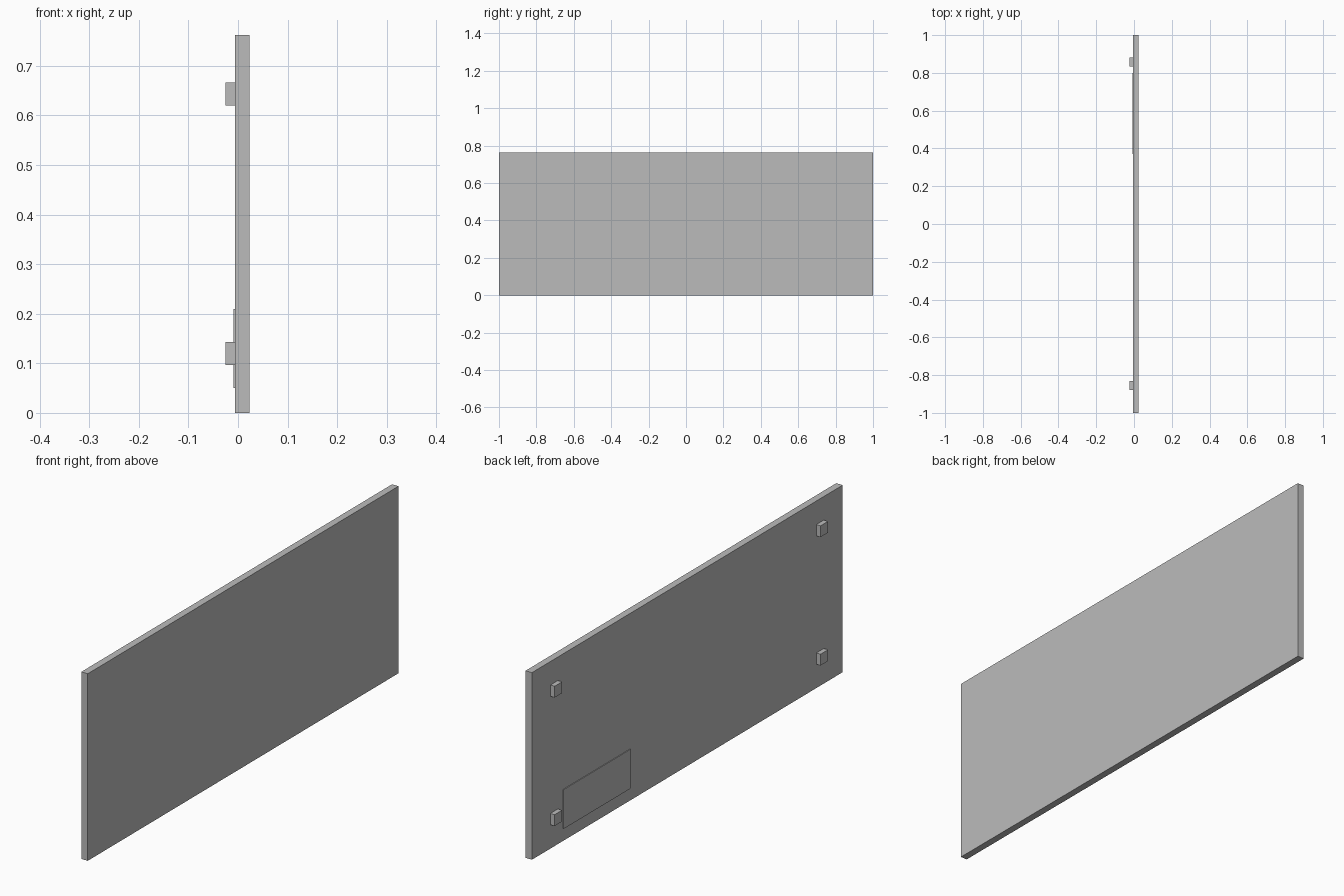
import bpy
import bmesh

old = bpy.data.objects.get("Cube")
if old:
    bpy.data.objects.remove(old, do_unlink=True)

# Single flat colour
grey = bpy.data.materials.new("mid_grey")
grey.use_nodes = True
colour = (0.5, 0.5, 0.5, 1)
grey.diffuse_color = colour
grey.node_tree.nodes["Principled BSDF"].inputs["Base Color"].default_value = colour


def finish(name, bm):
    mesh = bpy.data.meshes.new(name)
    bm.to_mesh(mesh)
    bm.free()
    mesh.materials.append(grey)
    obj = bpy.data.objects.new(name, mesh)
    bpy.context.collection.objects.link(obj)
    return obj


def box(name, xs, ys, zs):
    bm = bmesh.new()
    bmesh.ops.create_cube(bm, size=1)
    for v in bm.verts:
        for axis, (low, high) in enumerate((xs, ys, zs)):
            v.co[axis] = low if v.co[axis] < 0 else high
    return finish(name, bm)


def ring(name, xs, ys, zs, width):
    # Rectangular frame: inset face, centre removed, then extruded
    bm = bmesh.new()
    corners = [(ys[0], zs[0]), (ys[1], zs[0]), (ys[1], zs[1]), (ys[0], zs[1])]
    face = bm.faces.new([bm.verts.new((xs[1], y, z)) for y, z in corners])
    bmesh.ops.inset_region(bm, faces=[face], thickness=width)
    bmesh.ops.delete(bm, geom=[face], context="FACES")
    made = bmesh.ops.extrude_face_region(bm, geom=bm.faces[:])
    for item in made["geom"]:
        if isinstance(item, bmesh.types.BMVert):
            item.co.x = xs[0]
    bmesh.ops.recalc_face_normals(bm, faces=bm.faces[:])
    return finish(name, bm)


# Main slab
back = -0.006
box("panel", (back, 0.023), (-1, 1), (0, 0.762))

# Raised rim on the rear face
ring("rear_rim", (-0.012, back), (-0.963, 0.963), (0.038, 0.733), 0.022)

# Low cover plate in the lower corner of the rear face
box("cover_plate", (-0.009, back), (0.37, 0.8), (0.05, 0.21))

# Four spacer blocks
for side, y in (("left", 0.857), ("right", -0.854)):
    for level, z in (("lower", 0.12), ("upper", 0.643)):
        box(f"{level}_{side}_spacer", (-0.025, back),
            (y - 0.024, y + 0.024), (z - 0.023, z + 0.023))
